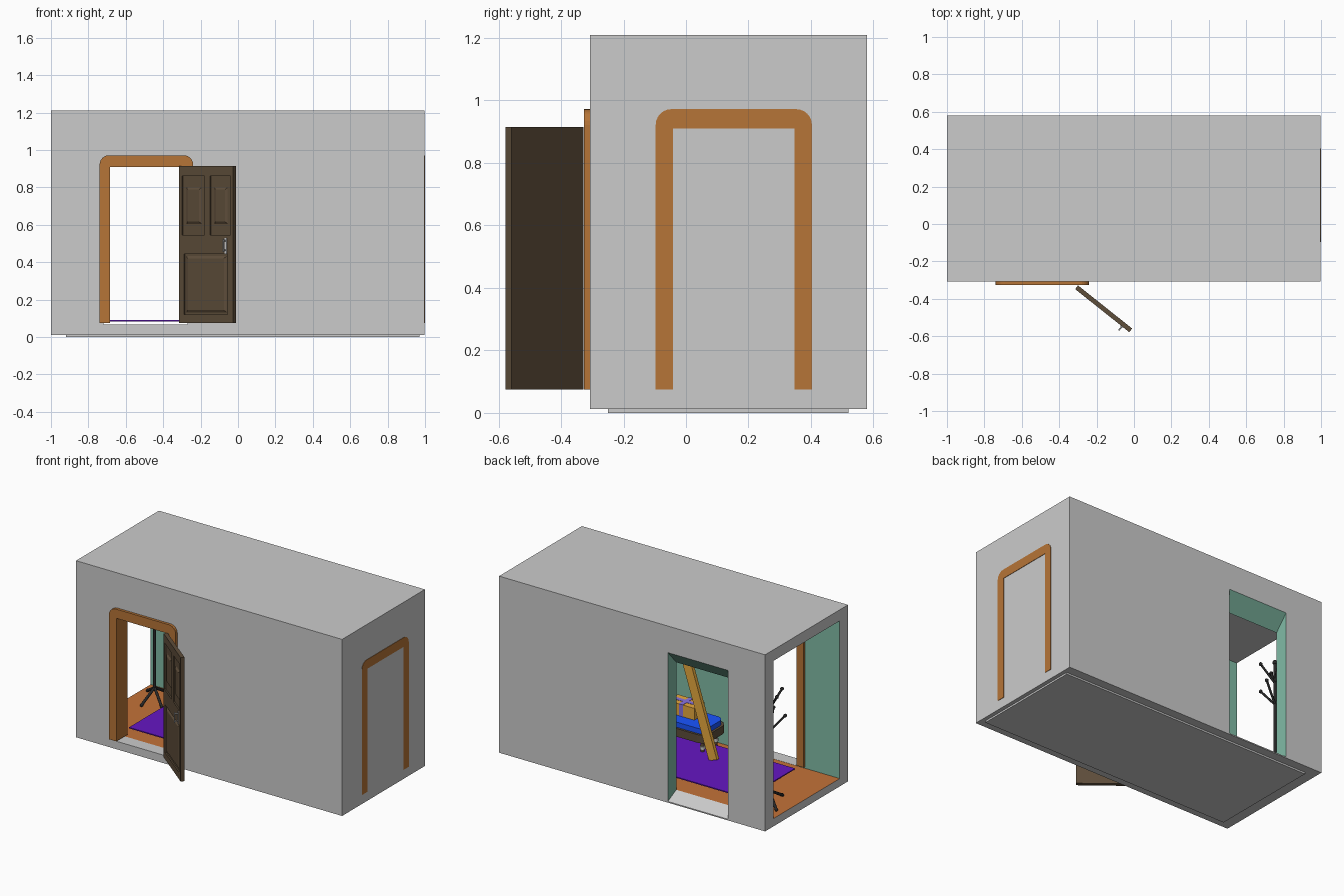
import bpy, bmesh
from math import sin, cos, pi, radians
from mathutils import Vector, Matrix

if "Cube" in bpy.data.objects:
    bpy.data.objects.remove(bpy.data.objects["Cube"])


def mat(name, r, g, b):
    m = bpy.data.materials.new(name)
    m.diffuse_color = (r, g, b, 1)
    m.use_nodes = True
    m.node_tree.nodes["Principled BSDF"].inputs["Base Color"].default_value = m.diffuse_color
    return m


WOOD = mat("trim_brown", .47, .176, .038)
FLOOR = mat("floor_brown", .55, .17, .04)
TEAL = mat("wall_teal", .22, .5, .38)
DARK = mat("door_dark", .11, .074, .042)
PURPLE = mat("rug_purple", .13, .008, .54)
BLUE = mat("cushion_blue", .01, .09, 1)
GOLD = mat("gold", .8, .4, .05)
BLACK = mat("rack_black", .02, .02, .02)
LILAC = mat("ribbon_lilac", .25, .17, .75)


def finish(bm, name, m=None):
    bmesh.ops.recalc_face_normals(bm, faces=bm.faces)
    me = bpy.data.meshes.new(name)
    bm.to_mesh(me)
    bm.free()
    ob = bpy.data.objects.new(name, me)
    bpy.context.collection.objects.link(ob)
    if m:
        me.materials.append(m)
    return ob


def boxes(name, spans, m=None):
    bm = bmesh.new()
    for lo, hi in spans:
        lo, hi = Vector(lo), Vector(hi)
        d = hi - lo
        bmesh.ops.create_cube(bm, size=1, matrix=Matrix.Translation((lo + hi) / 2) @ Matrix.Diagonal((*d, 1)))
    return finish(bm, name, m)


def prism(name, pts, axis, a, b, m=None):
    put = {'x': lambda p, t: (t, p[0], p[1]),
           'y': lambda p, t: (p[0], t, p[1]),
           'z': lambda p, t: (p[0], p[1], t)}[axis]
    bm = bmesh.new()
    f = bm.faces.new([bm.verts.new(put(p, a)) for p in pts])
    r = bmesh.ops.extrude_face_region(bm, geom=[f])
    vs = [v for v in r['geom'] if isinstance(v, bmesh.types.BMVert)]
    bmesh.ops.translate(bm, verts=vs, vec=put((0, 0), b - a))
    return finish(bm, name, m)


def smooth(ob):
    bpy.ops.object.select_all(action='DESELECT')
    ob.select_set(True)
    bpy.context.view_layer.objects.active = ob
    bpy.ops.object.shade_smooth_by_angle(angle=radians(40))
    return ob


def rods(name, segs, r, m, balls=0):
    bm = bmesh.new()
    for p, q in segs:
        p, q = Vector(p), Vector(q)
        rot = (q - p).to_track_quat('Z', 'Y').to_matrix().to_4x4()
        bmesh.ops.create_cone(bm, cap_ends=True, segments=12, radius1=r, radius2=r,
                              depth=(q - p).length, matrix=Matrix.Translation((p + q) / 2) @ rot)
        if balls:
            bmesh.ops.create_uvsphere(bm, u_segments=10, v_segments=6, radius=balls,
                                      matrix=Matrix.Translation(q))
    return smooth(finish(bm, name, m))


def cut(ob, cutter):
    mod = ob.modifiers.new("cut", 'BOOLEAN')
    mod.operation, mod.solver, mod.object = 'DIFFERENCE', 'EXACT', cutter
    bpy.context.view_layer.objects.active = ob
    bpy.ops.object.modifier_apply(modifier=mod.name)
    bpy.data.objects.remove(cutter)


def arc(cx, cy, r, a0, a1, n=6):
    return [(cx + r * cos(radians(a0 + (a1 - a0) * i / n)),
             cy + r * sin(radians(a0 + (a1 - a0) * i / n))) for i in range(n + 1)]


def rounded(x0, y0, x1, y1, r):
    return (arc(x1 - r, y1 - r, r, 0, 90) + arc(x0 + r, y1 - r, r, 90, 180)
            + arc(x0 + r, y0 + r, r, 180, 270) + arc(x1 - r, y0 + r, r, 270, 360))


# room shell, open at the left end, with a front doorway and a splayed back opening
shell = boxes("room_shell", [((-1, -.308, .012), (.997, .58, 1.21))])
cut(shell, boxes("c", [((-1.1, -.22, .065), (.91, .49, 1.135))]))
cut(shell, boxes("c", [((-.72, -.4, .066), (-.27, -.1, .94))]))
cut(shell, prism("c", [(.60, .01), (.60, 1.052), (.47, .908), (.47, .075)], 'x', -.72, -.27))
me = shell.data
me.materials.clear()
for m in (mat("shell_grey", .8, .8, .8), TEAL, FLOOR):
    me.materials.append(m)
for p in me.polygons:
    c, n = p.center, p.normal
    inside = -.99 < c.x < .95 and -.23 < c.y < .575 and .03 < c.z < 1.18
    p.material_index = 0
    if inside and n.z > .95 and c.y < .48:
        p.material_index = 2
    elif inside and n.z < .5 and n.z > -.95:
        p.material_index = 1
boxes("underside_plate", [((-.92, -.25, 0), (.97, .52, .013))])


# arched door trims
def arch(c):
    w, r = .25, .05
    return ([(c - w, .075)] + arc(c - w + r, .972 - r, r, 180, 90) + arc(c + w - r, .972 - r, r, 90, 0)
            + [(c + w, .075), (c + w - .055, .075), (c + w - .055, .91),
               (c - w + .055, .91), (c - w + .055, .075)])


prism("front_door_trim", arch(-.49), 'y', -.326, -.205, WOOD)
prism("end_door_trim", arch(.153), 'x', .9, 1.0, WOOD)

# open door, modelled flat and swung about its hinge
wells = [(.02, .172, .545, .86), (.21, .35, .545, .86), (.032, .33, .12, .445)]
door = boxes("door_slab", [((0, 0, .075), (.37, .025, .915))], DARK)
cut(door, boxes("c", [((u0, -.02, z0), (u1, .009, z1)) for u0, u1, z0, z1 in wells]))
bm = bmesh.new()
for u0, u1, z0, z1 in wells:
    i = .025 if z0 > .5 else .012
    k = .06 if z0 > .5 else .012
    for f in [(u0 + i, z0 + k, u1 - i, z1 - k)]:
        s = .012
        a = [(f[0], f[1]), (f[2], f[1]), (f[2], f[3]), (f[0], f[3])]
        b = [(f[0] + s, f[1] + s), (f[2] - s, f[1] + s), (f[2] - s, f[3] - s), (f[0] + s, f[3] - s)]
        A = [bm.verts.new((x, .009, z)) for x, z in a]
        B = [bm.verts.new((x, .001, z)) for x, z in b]
        bm.faces.new(B)
        for j in range(4):
            bm.faces.new((A[j], A[(j + 1) % 4], B[(j + 1) % 4], B[j]))
panels = finish(bm, "door_panels", DARK)
plate = boxes("handle_plate", [((.313, -.004, .445), (.327, 0, .53))])
grip = rods("handle_grip", [((.32, 0, .515), (.32, -.025, .515)), ((.32, 0, .465), (.32, -.025, .465)),
                            ((.32, -.025, .455), (.32, -.025, .525))], .004, None)
for ob in (door, panels, plate, grip):
    ob.location = (-.315, -.348, 0)
    ob.rotation_euler.z = radians(-38.5)

# rug
boxes("rug", [((-.72, -.14, .083), (.35, .38, .09))], PURPLE)

# low upholstered bench with ringed feet
prism("bench_frame", rounded(-.17, -.205, .42, .04, .06), 'z', .17, .225, DARK)
prism("bench_cushion", rounded(-.155, -.19, .405, .025, .05), 'z', .225, .26, BLUE)
feet = [(x, y) for x in (-.11, .36) for y in (-.16, -.02)]
rods("bench_feet", [((x, y, .066), (x, y, .18)) for x, y in feet], .012, DARK)
rods("bench_foot_rings", [((x, y, .105), (x, y, .125)) for x, y in feet], .017, None)

# gift box with ribbon, and a leaning plank
boxes("gift_box", [((-.02, -.17, .26), (.18, -.06, .34))], GOLD)
boxes("gift_ribbon", [((.065, -.172, .26), (.095, -.058, .342)),
                      ((-.022, -.13, .26), (.182, -.1, .342))], LILAC)
plank = boxes("leaning_plank", [((-.032, -.012, 0), (.032, .012, .9))], GOLD)
plank.location = (-.245, .05, .095)
plank.rotation_euler.y = radians(18)

# coat rack
C = Vector((-.85, .32, 0))


def out(deg, r, z):
    return C + Vector((r * cos(radians(deg)), r * sin(radians(deg)), z))


rods("rack_pole", [(out(0, 0, .13), out(0, 0, .845))], .01, BLACK, .016)
rods("rack_legs", [(out(a, 0, .15), out(a, .125, .075)) for a in (-95, -35, 85, 145)], .009, BLACK, .011)
for tier, (z, turn, r) in enumerate([(.55, 20, .1), (.70, 65, .09)]):
    rods("rack_hooks_%d" % (tier + 1),
         [(out(turn + 90 * i, 0, z), out(turn + 90 * i, r, z + .12)) for i in range(4)], .007, BLACK, .012)
